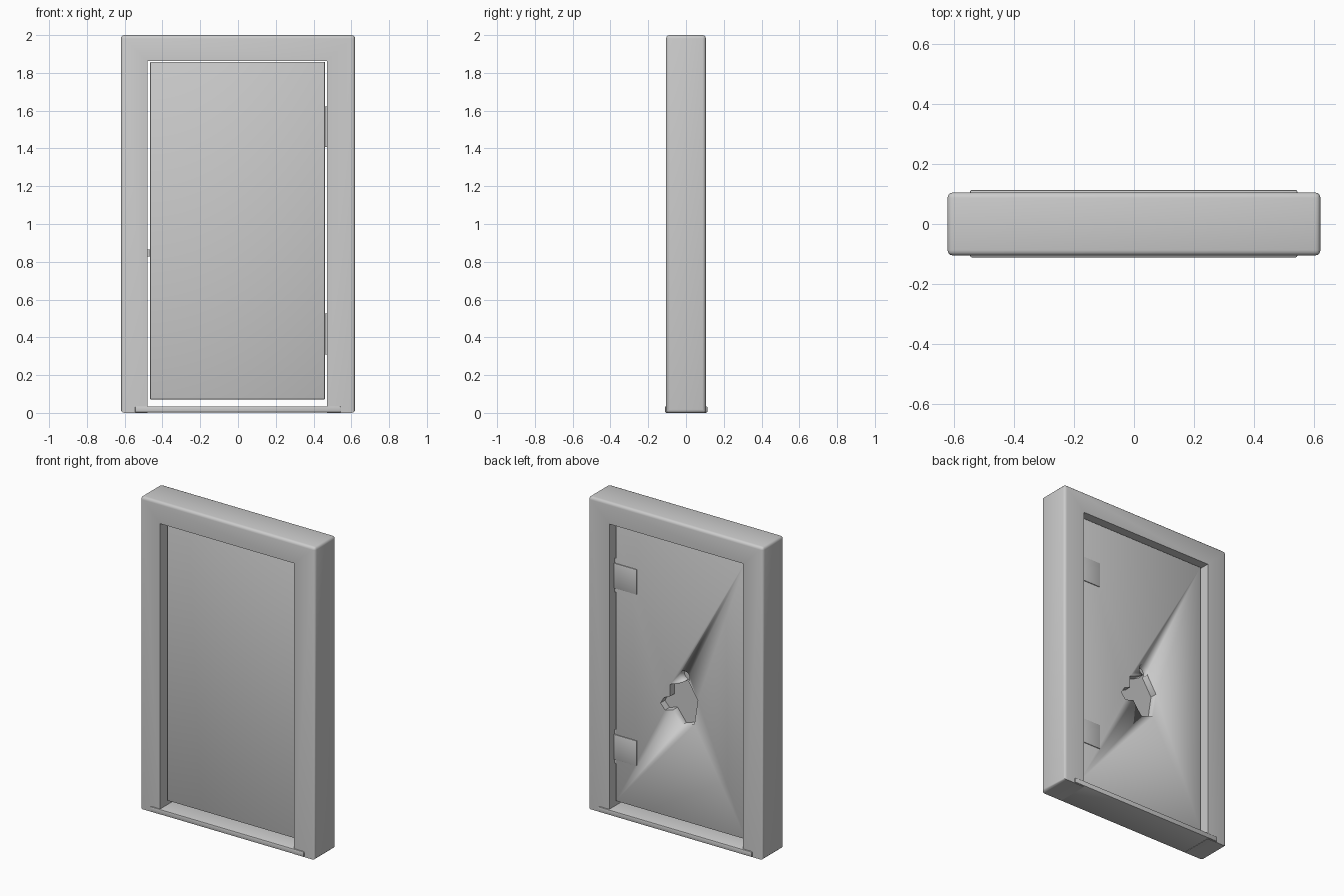
import bpy, bmesh, math

if "Cube" in bpy.data.objects:
    bpy.data.objects.remove(bpy.data.objects["Cube"])

grey = bpy.data.materials.new("plain_grey")
grey.diffuse_color = (0.6, 0.6, 0.6, 1)
grey.use_nodes = True
grey.node_tree.nodes["Principled BSDF"].inputs["Base Color"].default_value = grey.diffuse_color


def finish(bm, name):
    """Turn a bmesh into a grey object with sharp corners and smooth rounds."""
    bmesh.ops.recalc_face_normals(bm, faces=bm.faces)
    mesh = bpy.data.meshes.new(name)
    bm.to_mesh(mesh)
    bm.free()
    mesh.materials.append(grey)
    ob = bpy.data.objects.new(name, mesh)
    bpy.context.collection.objects.link(ob)
    bpy.ops.object.select_all(action='DESELECT')
    bpy.context.view_layer.objects.active = ob
    ob.select_set(True)
    bpy.ops.object.shade_smooth_by_angle(angle=math.radians(32))
    return ob


def prism(outline, y0, y1):
    """Extrude an (x, z) outline from y0 to y1."""
    bm = bmesh.new()
    face = bm.faces.new([bm.verts.new((x, y0, z)) for x, z in outline])
    res = bmesh.ops.extrude_face_region(bm, geom=[face])
    moved = [g for g in res["geom"] if isinstance(g, bmesh.types.BMVert)]
    bmesh.ops.translate(bm, verts=moved, vec=(0, y1 - y0, 0))
    return bm


def box(name, x, y, z, bevel=0.0):
    bm = prism([(x[0], z[0]), (x[1], z[0]), (x[1], z[1]), (x[0], z[1])], *y)
    if bevel:
        bmesh.ops.bevel(bm, geom=list(bm.edges), offset=bevel, segments=2,
                        profile=0.5, affect='EDGES')
    return finish(bm, name)


# Frame: two posts and a header in one rounded arch, inner post edges sharp
L, R, TOP = -0.478, 0.47, 1.862
bm = prism([(-0.62, 0), (L, 0), (L, TOP), (R, TOP), (R, 0),
            (0.62, 0), (0.62, 2), (-0.62, 2)], -0.105, 0.105)


def rounded(edge):
    a, b = (v.co for v in edge.verts)
    inner = abs(a.x) < 0.6 and abs(b.x) < 0.6
    along_x = abs(a.x - b.x) > 0.5
    outer_side = abs(a.x) > 0.6 and abs(b.x) > 0.6
    return along_x or (outer_side and not inner)


bmesh.ops.bevel(bm, geom=[e for e in bm.edges if rounded(e)], offset=0.018,
                segments=3, profile=0.5, affect='EDGES')
finish(bm, "door_frame")

# Threshold strip under the door
box("threshold", (-0.545, 0.543), (-0.111, 0.113), (0.002, 0.035), 0.005)

# Door leaf
door = box("door_leaf", (-0.465, 0.46), (-0.052, 0.055), (0.072, 1.858), 0.003)

# Lock recess cut into the back of the door: jagged pocket plus round hole
pocket = [(0.075, 0.922), (0.01, 0.945), (-0.053, 0.98), (-0.122, 0.87),
          (-0.098, 0.71), (-0.01, 0.683), (0.052, 0.765), (0.11, 0.748),
          (0.142, 0.785), (0.118, 0.826), (0.075, 0.845)]
hole = [(-0.03 + 0.035 * math.cos(i * math.pi / 8),
         1.0 + 0.035 * math.sin(i * math.pi / 8)) for i in range(16)]
for name, outline in (("pocket_cutter", pocket), ("hole_cutter", hole)):
    cutter = finish(prism(outline, 0.01, 0.1), name)
    cut = door.modifiers.new(name, 'BOOLEAN')
    cut.object, cut.operation, cut.solver = cutter, 'DIFFERENCE', 'EXACT'
    bpy.ops.object.select_all(action='DESELECT')
    bpy.context.view_layer.objects.active = door
    door.select_set(True)
    bpy.ops.object.modifier_apply(modifier=name)
    bpy.data.objects.remove(cutter)

# Hinges: a leaf on the back of the door and a block in the gap
for label, z in (("upper", 1.515), ("lower", 0.418)):
    box(label + "_hinge_leaf", (0.31, 0.47), (0.05, 0.06),
        (z - 0.08, z + 0.08), 0.001)
    box(label + "_hinge_block", (0.455, 0.475), (-0.04, 0.05),
        (z - 0.108, z + 0.108))

# Latch bolt on the opposite edge
box("latch_bolt", (-0.482, -0.46), (-0.02, 0.02), (0.828, 0.866))
